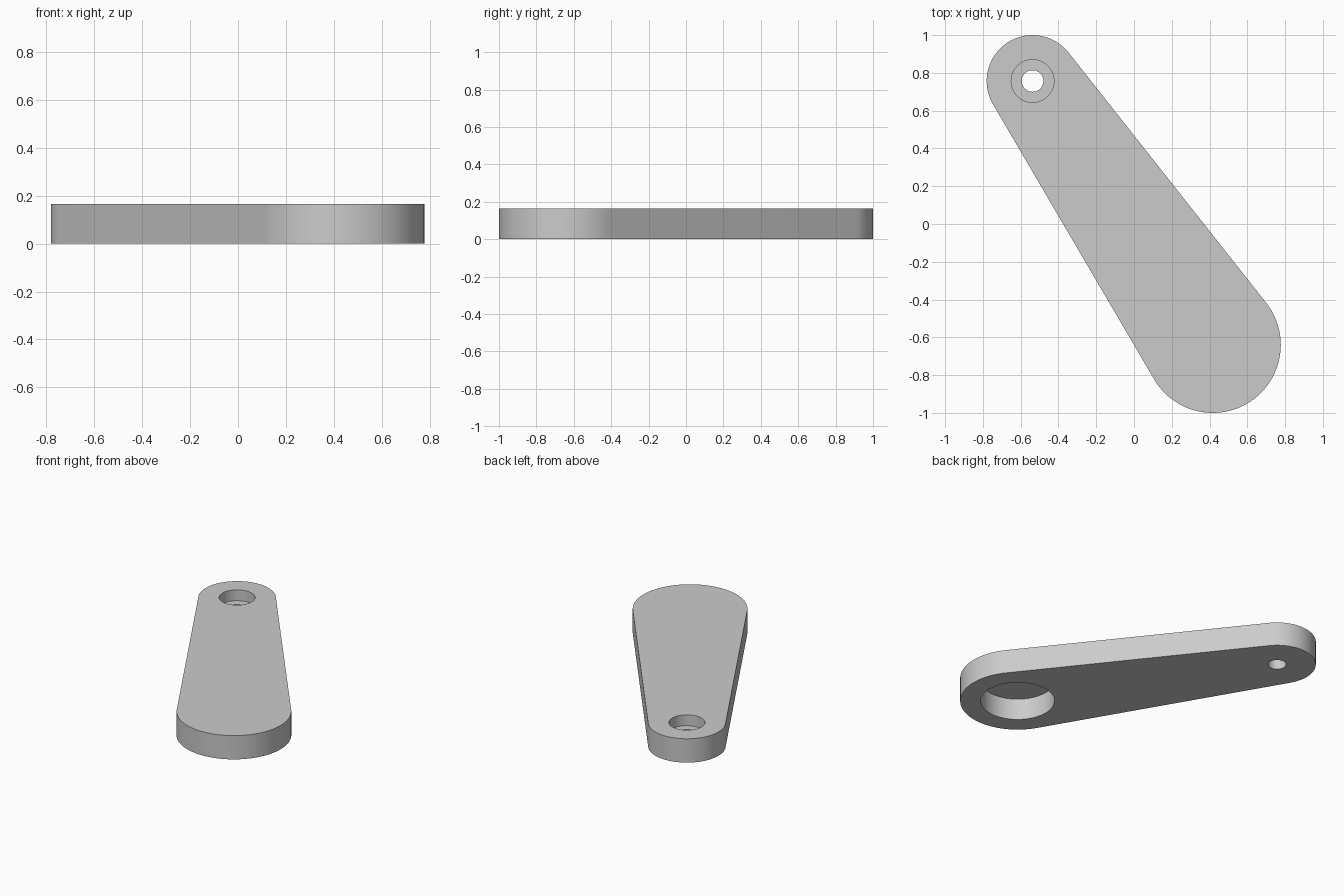
import bpy, bmesh, math
from mathutils import Vector

if "Cube" in bpy.data.objects:
    bpy.data.objects.remove(bpy.data.objects["Cube"], do_unlink=True)

HEIGHT = 0.165
BIG, BIG_R = Vector((0.417, -0.64)), 0.36
SMALL, SMALL_R = Vector((-0.537, 0.757)), 0.243

grey = bpy.data.materials.new("light grey")
grey.use_nodes = True
grey.diffuse_color = (0.6, 0.6, 0.6, 1)
grey.node_tree.nodes["Principled BSDF"].inputs["Base Color"].default_value = (0.6, 0.6, 0.6, 1)


def arc(centre, radius, start, end, steps):
    angles = [start + (end - start) * i / steps for i in range(steps + 1)]
    return [centre + radius * Vector((math.cos(a), math.sin(a))) for a in angles]


def prism(name, outline, bottom, top):
    """Extrude a flat outline straight up."""
    bm = bmesh.new()
    face = bm.faces.new([bm.verts.new((p.x, p.y, bottom)) for p in outline])
    grown = bmesh.ops.extrude_face_region(bm, geom=[face])
    verts = [v for v in grown["geom"] if isinstance(v, bmesh.types.BMVert)]
    bmesh.ops.translate(bm, verts=verts, vec=(0, 0, top - bottom))
    bmesh.ops.recalc_face_normals(bm, faces=bm.faces)
    mesh = bpy.data.meshes.new(name)
    bm.to_mesh(mesh)
    bm.free()
    mesh.materials.append(grey)
    obj = bpy.data.objects.new(name, mesh)
    bpy.context.collection.objects.link(obj)
    return obj


# Tapered arm: two round ends joined by their outer tangents
axis = SMALL - BIG
heading = math.atan2(axis.y, axis.x)
spread = math.acos((BIG_R - SMALL_R) / axis.length)
outline = arc(SMALL, SMALL_R, heading - spread, heading + spread, 48)
outline += arc(BIG, BIG_R, heading + spread, heading + math.tau - spread, 64)
arm = prism("lever_arm", outline, 0, HEIGHT)
bpy.context.view_layer.objects.active = arm
arm.select_set(True)

# Pivot hole, its counterbore, and the blind socket underneath
for name, centre, radius, bottom, top in (
    ("counterbore_cutter", SMALL, 0.113, 0.09, HEIGHT + 0.1),
    ("pivot_hole_cutter", SMALL, 0.057, -0.1, HEIGHT + 0.1),
    ("socket_cutter", BIG, 0.232, -0.1, 0.147),
):
    cutter = prism(name, arc(centre, radius, 0, math.tau, 64)[:-1], bottom, top)
    cutter.hide_render = True
    cut = arm.modifiers.new(name, "BOOLEAN")
    cut.operation = "DIFFERENCE"
    cut.solver = "EXACT"
    cut.object = cutter
    bpy.ops.object.modifier_apply(modifier=cut.name)
    bpy.data.objects.remove(cutter, do_unlink=True)

bpy.ops.object.shade_smooth_by_angle(angle=math.radians(30))
